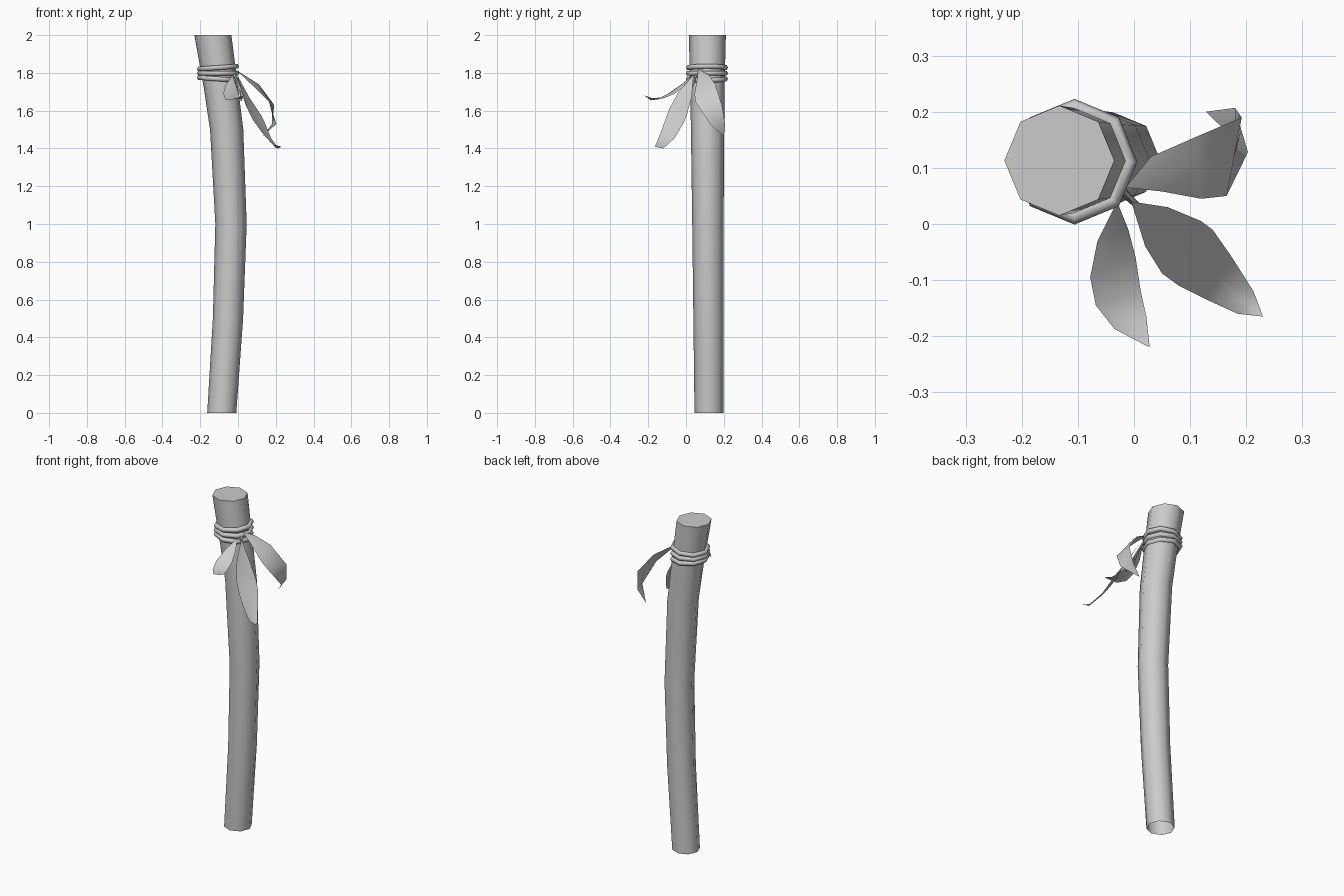
import bpy, math
from mathutils import Vector

if "Cube" in bpy.data.objects:
    bpy.data.objects.remove(bpy.data.objects["Cube"])


def make(name, verts, faces, angle=40):
    me = bpy.data.meshes.new(name)
    me.from_pydata(verts, [], faces)
    me.update()
    ob = bpy.data.objects.new(name, me)
    bpy.context.collection.objects.link(ob)
    smooth(ob, angle)
    return ob


def smooth(ob, angle):
    bpy.ops.object.select_all(action='DESELECT')
    bpy.context.view_layer.objects.active = ob
    ob.select_set(True)
    bpy.ops.object.shade_smooth_by_angle(angle=math.radians(angle))


def tube(name, path, n, cap=True, angle=50):
    """Horizontal n-gon rings along (x, y, z, radius) stations, top capped."""
    verts, faces = [], []
    for x, y, z, r in path:
        for k in range(n):
            a = 2 * math.pi * k / n
            verts.append((x + r * math.cos(a), y + r * math.sin(a), z))
    for i in range(len(path) - 1):
        for k in range(n):
            a, b = i * n + k, i * n + (k + 1) % n
            faces.append((a, b, b + n, a + n))
    if cap:
        faces.append(tuple(range((len(path) - 1) * n, len(path) * n)))
    return make(name, verts, faces, angle)


def leaf(name, base, left, right, tip, bow=0.008):
    """Thin blade: left edge, slightly bowed midrib, right edge."""
    verts, faces = [base], []
    for l, r in zip(left, right):
        l, r = Vector(l), Vector(r)
        verts += [l, (l + r) / 2 + Vector((0, 0, bow)), r]
    verts.append(tip)
    n, t = len(left), len(verts) - 1
    faces += [(0, 1, 2), (0, 2, 3)]
    for i in range(n - 1):
        a = 1 + 3 * i
        faces += [(a, a + 3, a + 4, a + 1), (a + 1, a + 4, a + 5, a + 2)]
    faces += [(t - 3, t, t - 2), (t - 2, t, t - 1)]
    return make(name, verts, faces, 80)


# Bent pole, open at the bottom
tube("pole", [(-0.086, 0.122, 0, 0.077), (-0.053, 0.119, 0.5, 0.08),
              (-0.037, 0.116, 1.0, 0.083), (-0.060, 0.114, 1.5, 0.088),
              (-0.090, 0.113, 1.72, 0.091), (-0.133, 0.113, 2.0, 0.098)], 8)

# Three cord windings
for i in range(3):
    bpy.ops.mesh.primitive_torus_add(
        major_segments=8, minor_segments=6, major_radius=0.098, minor_radius=0.014,
        location=(-0.106, 0.111, 1.768 + 0.03 * i), rotation=(0, 0.07 * (1 - i), 0))
    ob = bpy.context.object
    ob.name = f"cord_{i + 1}"
    smooth(ob, 70)

# Leaves tied under the cord
leaf("leaf_right", (-0.015, 0.065, 1.82),
     [(0.05, 0.058, 1.76), (0.12, 0.045, 1.69), (0.165, 0.05, 1.645), (0.203, 0.128, 1.53)],
     [(0.03, 0.12, 1.79), (0.11, 0.155, 1.74), (0.192, 0.19, 1.63), (0.18, 0.207, 1.53)],
     (0.128, 0.2, 1.46))
leaf("leaf_front_right", (-0.005, 0.04, 1.79),
     [(0.02, -0.04, 1.70), (0.05, -0.088, 1.61), (0.08, -0.11, 1.55), (0.13, -0.135, 1.48), (0.185, -0.16, 1.42)],
     [(0.06, 0.03, 1.67), (0.12, 0.005, 1.58), (0.14, -0.01, 1.54), (0.175, -0.06, 1.455), (0.213, -0.12, 1.40)],
     (0.23, -0.165, 1.41), bow=-0.006)
leaf("leaf_front", (-0.03, 0.04, 1.79),
     [(-0.065, -0.03, 1.735), (-0.078, -0.095, 1.69), (-0.068, -0.145, 1.66), (-0.035, -0.187, 1.655)],
     [(-0.01, -0.01, 1.73), (0.003, -0.06, 1.69), (0.012, -0.12, 1.665), (0.022, -0.165, 1.66)],
     (0.028, -0.22, 1.68))

# Loose cord ends
tube("cord_end_long", [(0.05, -0.012, 1.615, 0.004), (0.02, 0.02, 1.70, 0.005),
                       (-0.02, 0.06, 1.80, 0.006)], 5)
tube("cord_end_short", [(0.018, 0.012, 1.65, 0.004), (0.008, 0.03, 1.72, 0.005),
                        (-0.02, 0.055, 1.79, 0.006)], 5)
